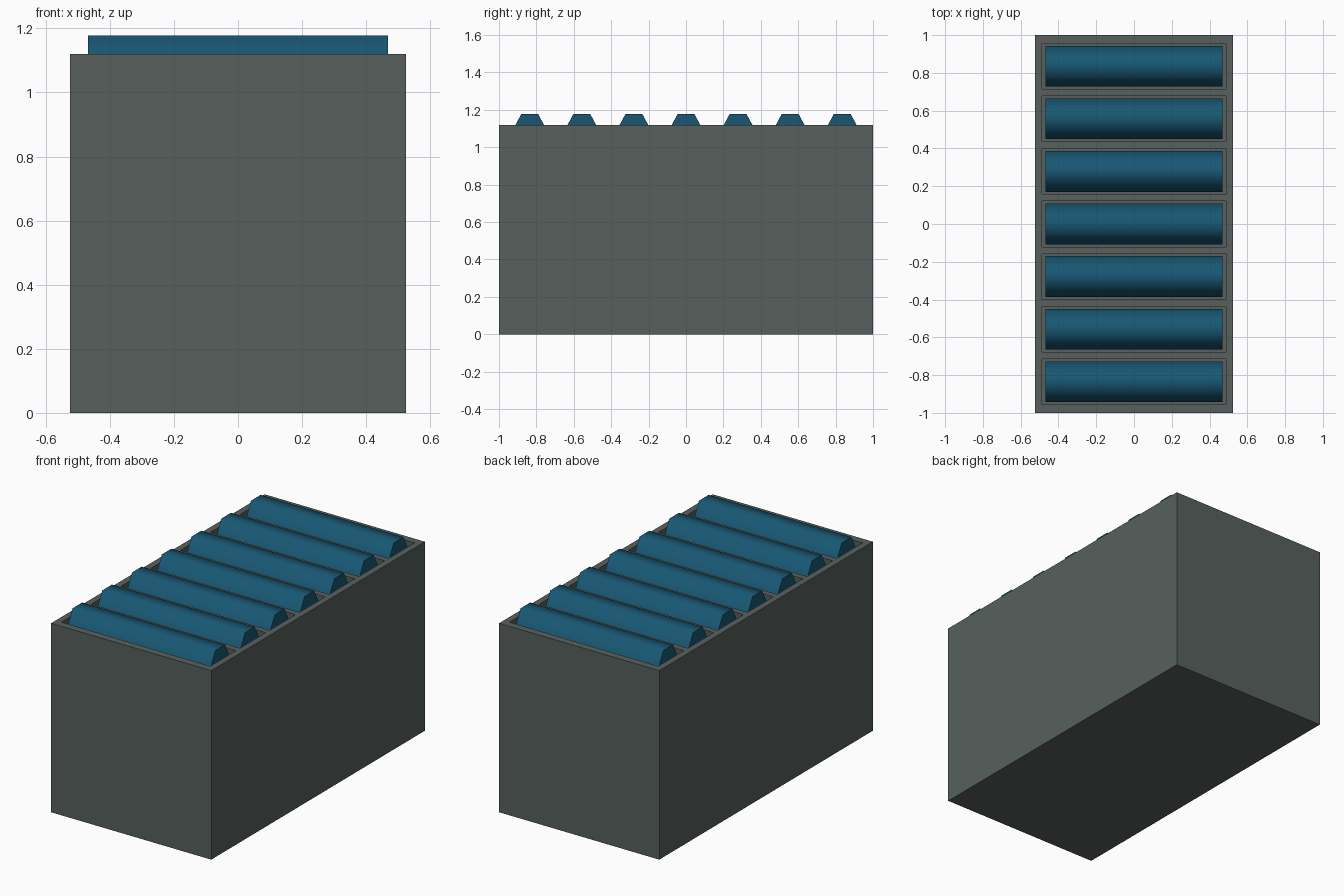
import bpy, bmesh, math

if "Cube" in bpy.data.objects:
    bpy.data.objects.remove(bpy.data.objects["Cube"])

HX, HY, TOP = 0.525, 1.0, 1.12
PX, PY, FLOOR = 0.487, 0.121, 0.77      # pocket half sizes and floor height
PITCH, COUNT = 0.2785, 7
centres = [(i - (COUNT - 1) / 2) * PITCH for i in range(COUNT)]


def material(name, rgb):
    m = bpy.data.materials.new(name)
    m.diffuse_color = (*rgb, 1)
    m.use_nodes = True
    m.node_tree.nodes["Principled BSDF"].inputs["Base Color"].default_value = m.diffuse_color
    return m


def finish(bm, name, mat):
    bmesh.ops.recalc_face_normals(bm, faces=bm.faces)
    me = bpy.data.meshes.new(name)
    bm.to_mesh(me)
    bm.free()
    me.materials.append(mat)
    ob = bpy.data.objects.new(name, me)
    bpy.context.collection.objects.link(ob)
    return ob


grey = material("case_grey", (0.095, 0.118, 0.11))
blue = material("roller_blue", (0.009, 0.095, 0.17))

# Case: gridded top, outer border pulled down, pocket cells sunk
bm = bmesh.new()
xs = [-HX, -PX, PX, HX]
ys = [-HY] + [c + s * PY for c in centres for s in (-1, 1)] + [HY]
grid = [[bm.verts.new((x, y, TOP)) for y in ys] for x in xs]
pockets = []
for i in range(len(xs) - 1):
    for j in range(len(ys) - 1):
        f = bm.faces.new((grid[i][j], grid[i + 1][j], grid[i + 1][j + 1], grid[i][j + 1]))
        if i == 1 and j % 2 == 1:
            pockets.append(f)
border = [e for e in bm.edges if e.is_boundary]
ext = bmesh.ops.extrude_edge_only(bm, edges=border)["geom"]
for v in ext:
    if isinstance(v, bmesh.types.BMVert):
        v.co.z = 0
bmesh.ops.contextual_create(bm, geom=[e for e in ext if isinstance(e, bmesh.types.BMEdge)
                                      and e.is_boundary])
for f in pockets:
    sunk = bmesh.ops.extrude_discrete_faces(bm, faces=[f])["faces"][0]
    for v in sunk.verts:
        v.co.z = FLOOR
finish(bm, "case", grey)

# Rollers: tall eight-sided bars lying across each pocket
RX, RY, RZ = 0.468, 0.108, 0.20
ZC = 1.178 - RZ
k = 1 / math.cos(math.pi / 8)
for n, c in enumerate(centres):
    bm = bmesh.new()
    rings = []
    for x in (-RX, RX):
        ring = []
        for s in range(8):
            a = math.pi / 8 + s * math.pi / 4
            ring.append(bm.verts.new((x, c + RY * k * math.cos(a), ZC + RZ * k * math.sin(a))))
        rings.append(ring)
        bm.faces.new(ring)
    for s in range(8):
        t = (s + 1) % 8
        bm.faces.new((rings[0][s], rings[0][t], rings[1][t], rings[1][s]))
    ob = finish(bm, f"roller_{n + 1}", blue)
    bpy.ops.object.select_all(action='DESELECT')
    ob.select_set(True)
    bpy.context.view_layer.objects.active = ob
    bpy.ops.object.shade_smooth_by_angle(angle=math.radians(70))
